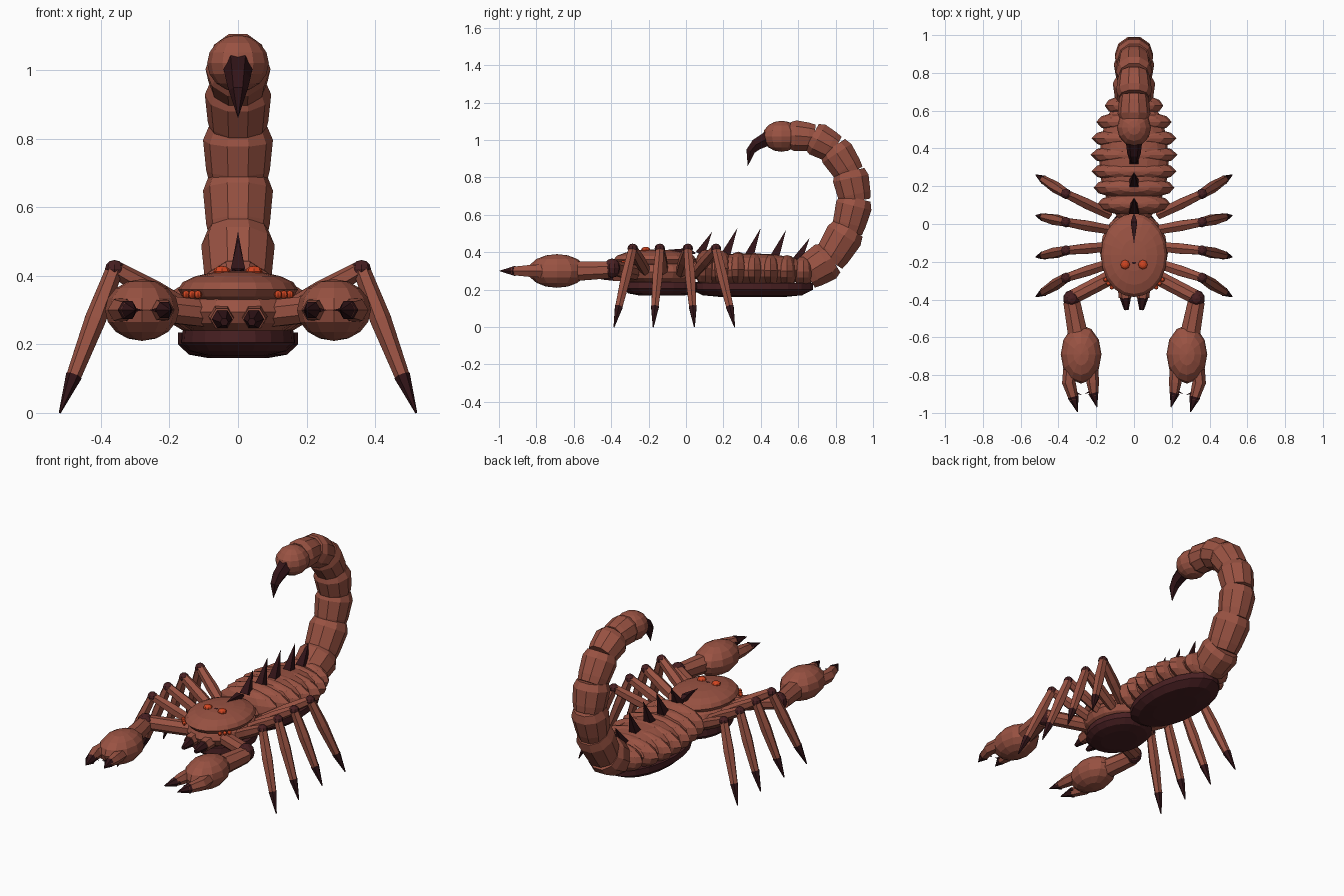
import bpy, bmesh, math
from mathutils import Vector, Matrix

if "Cube" in bpy.data.objects:
    bpy.data.objects.remove(bpy.data.objects["Cube"])


def material(name, rgb):
    m = bpy.data.materials.new(name)
    m.diffuse_color = (*rgb, 1)
    m.use_nodes = True
    m.node_tree.nodes["Principled BSDF"].inputs["Base Color"].default_value = m.diffuse_color
    return m


SHELL = material("reddish_brown_shell", (0.32, 0.085, 0.055))
BELLY = material("dark_maroon", (0.065, 0.014, 0.016))
CLAW = material("blackish_claw", (0.032, 0.007, 0.009))
EYE = material("orange_eye", (0.65, 0.06, 0.015))


def finish(name, bm, mat):
    bmesh.ops.recalc_face_normals(bm, faces=bm.faces)
    me = bpy.data.meshes.new(name)
    bm.to_mesh(me)
    bm.free()
    me.materials.append(mat)
    ob = bpy.data.objects.new(name, me)
    bpy.context.collection.objects.link(ob)
    return ob


def ball(name, c, r, mat, seg=12, rings=8):
    bm = bmesh.new()
    bmesh.ops.create_uvsphere(bm, u_segments=seg, v_segments=rings, radius=1)
    bmesh.ops.transform(bm, matrix=Matrix.Translation(c) @ Matrix.Diagonal((*r, 1)), verts=bm.verts)
    return finish(name, bm, mat)


def rod(name, points, radii, mat, sides=6):
    """Sweep a polygon along points; radius 0 makes a point. Rings turn with the path."""
    bm = bmesh.new()
    pts = [Vector(p) for p in points]
    rings = []
    for i, p in enumerate(pts):
        t = (pts[min(i + 1, len(pts) - 1)] - pts[max(i - 1, 0)]).normalized()
        side = t.cross(Vector((1, 0, 0)) if abs(t.x) < 0.8 else Vector((0, 0, 1))).normalized()
        up = t.cross(side)
        ring = []
        n = 1 if radii[i] == 0 else sides
        for k in range(n):
            a = 2 * math.pi * (k + 0.5) / sides
            ring.append(bm.verts.new(p + radii[i] * (math.cos(a) * side + math.sin(a) * up)))
        rings.append(ring)
    for a, b in zip(rings, rings[1:]):
        for k in range(sides):
            j = (k + 1) % sides
            if len(b) == 1:
                bm.faces.new((a[k], a[j], b[0]))
            else:
                bm.faces.new((a[k], a[j], b[j], b[k]))
    for ring in (rings[0], rings[-1]):
        if len(ring) > 2:
            bm.faces.new(ring)
    return finish(name, bm, mat)


def oval_disc(name, cy, rx, ry, profile, mat, sides=20):
    """Stack of oval outlines, profile = (scale, z)."""
    bm = bmesh.new()
    rings = []
    for s, z in profile:
        rings.append([bm.verts.new((rx * s * math.cos(2 * math.pi * k / sides),
                                    cy + ry * s * math.sin(2 * math.pi * k / sides), z))
                      for k in range(sides)])
    for a, b in zip(rings, rings[1:]):
        for k in range(sides):
            j = (k + 1) % sides
            bm.faces.new((a[k], a[j], b[j], b[k]))
    bm.faces.new(rings[0])
    bm.faces.new(rings[-1])
    return finish(name, bm, mat)


# Head and carapace
ball("head_body", (0, -0.15, 0.295), (0.18, 0.22, 0.085), SHELL, 16, 8)
ball("carapace", (0, -0.165, 0.36), (0.175, 0.222, 0.055), SHELL, 20, 8)
oval_disc("head_belly", -0.13, 0.165, 0.21,
          [(0.55, 0.168), (0.85, 0.18), (1, 0.205), (0.98, 0.24)], BELLY)
rod("carapace_ridge", [(0, 0.05, 0.395), (0, 0.01, 0.405), (0, -0.11, 0.412)],
    [0.005, 0.024, 0], CLAW, 4)
rod("brow_ridge", [(0, -0.20, 0.405), (0, -0.30, 0.395)], [0.014, 0], CLAW, 4)

# Abdomen rings over a core
ball("abdomen_core", (0, 0.34, 0.305), (0.185, 0.35, 0.09), SHELL, 16, 8)
half_widths = [0.195, 0.215, 0.225, 0.23, 0.225, 0.20, 0.155]
for i, w in enumerate(half_widths):
    y = 0.105 + i * 0.087
    ball(f"abdomen_ring_{i}", (0, y, 0.315 - i * 0.003), (w, 0.06, 0.10 - i * 0.003), SHELL, 12, 8)
oval_disc("abdomen_belly", 0.355, 0.175, 0.325,
          [(0.5, 0.16), (0.82, 0.17), (1, 0.2), (1, 0.235)], BELLY)

# Back spines, leaning backward
for i, (y, z) in enumerate([(0.14, 0.51), (0.275, 0.53), (0.40, 0.53), (0.535, 0.52), (0.66, 0.475)]):
    rod(f"back_spine_{i}", [(0, y - 0.065, 0.39 - 0.008 * i), (0, y, z)], [0.036, 0], CLAW, 4)

# Curled tail
joints = [(0.65, 0.29), (0.77, 0.365), (0.865, 0.52), (0.905, 0.68), (0.875, 0.825),
          (0.79, 0.955), (0.68, 1.015), (0.56, 1.025)]
sizes = [0.11, 0.105, 0.10, 0.10, 0.095, 0.093, 0.085]
for i, r in enumerate(sizes):
    a, b = (Vector((0, *joints[k])) for k in (i, i + 1))
    d = b - a
    rod(f"tail_segment_{i}", [a - d * 0.06, a + d * 0.2, a + d * 0.8, b + d * 0.06],
        [r * 0.84, r * 0.93, r * 1.02, r * 0.86], SHELL, 10)
ball("tail_bulb", (0, 0.51, 1.02), (0.09, 0.10, 0.083), SHELL, 12, 8)
rod("stinger", [(0, 0.45, 1.015), (0, 0.375, 0.975), (0, 0.345, 0.94), (0, 0.33, 0.86)],
    [0.045, 0.036, 0.027, 0], CLAW, 6)

# Paired parts
for s, side in ((-1, "left"), (1, "right")):
    # Walking legs
    for i, (hip, knee, foot) in enumerate([(-0.21, -0.285, -0.385), (-0.12, -0.14, -0.175),
                                           (-0.03, 0.01, 0.045), (0.05, 0.16, 0.26)]):
        h = Vector((s * 0.13, hip, 0.29))
        k = Vector((s * 0.36, knee, 0.42))
        f = Vector((s * 0.52, foot, 0))
        ankle = k.lerp(f, 0.74)
        n = f"{side}_leg_{i}"
        rod(n + "_thigh", [h, h.lerp(k, 0.5), k], [0.028, 0.032, 0.025], SHELL)
        ball(n + "_knee", k, (0.028, 0.028, 0.026), BELLY, 8, 6)
        rod(n + "_shin", [k, k.lerp(f, 0.35), ankle], [0.025, 0.031, 0.022], SHELL)
        rod(n + "_tip", [ankle, f], [0.024, 0.003], CLAW)

    # Pincer arms
    rod(side + "_upper_arm", [(s * 0.10, -0.27, 0.29), (s * 0.32, -0.385, 0.315)],
        [0.042, 0.042], SHELL, 8)
    ball(side + "_elbow", (s * 0.33, -0.395, 0.315), (0.046, 0.046, 0.052), BELLY, 10, 6)
    rod(side + "_forearm", [(s * 0.33, -0.41, 0.305), (s * 0.30, -0.57, 0.30)],
        [0.048, 0.056], SHELL, 8)
    ball(side + "_hand", (s * 0.28, -0.69, 0.30), (0.108, 0.155, 0.09), SHELL, 12, 8)
    rod(side + "_outer_finger", [(s * 0.335, -0.77, 0.30), (s * 0.345, -0.84, 0.30), (s * 0.318, -0.93, 0.30)],
        [0.04, 0.036, 0.025], SHELL)
    rod(side + "_outer_finger_tip", [(s * 0.322, -0.915, 0.30), (s * 0.298, -1.0, 0.30)],
        [0.03, 0], CLAW)
    rod(side + "_inner_finger", [(s * 0.225, -0.77, 0.30), (s * 0.218, -0.84, 0.30), (s * 0.212, -0.91, 0.30)],
        [0.036, 0.033, 0.022], SHELL)
    rod(side + "_inner_finger_tip", [(s * 0.215, -0.895, 0.30), (s * 0.195, -0.975, 0.30)],
        [0.027, 0], CLAW)
    rod(side + "_outer_tooth", [(s * 0.32, -0.89, 0.30), (s * 0.275, -0.905, 0.30)], [0.013, 0], CLAW, 4)
    rod(side + "_inner_tooth", [(s * 0.22, -0.88, 0.30), (s * 0.26, -0.90, 0.30)], [0.013, 0], CLAW, 4)

    # Jaws
    rod(side + "_jaw", [(s * 0.05, -0.29, 0.285), (s * 0.047, -0.39, 0.275)], [0.04, 0.034], SHELL)
    rod(side + "_fang", [(s * 0.047, -0.375, 0.275), (s * 0.04, -0.455, 0.265)], [0.034, 0.012], CLAW)

    # Eyes
    ball(side + "_main_eye", (s * 0.047, -0.215, 0.412), (0.025, 0.025, 0.017), EYE, 8, 6)
    for j in range(3):
        ball(f"{side}_small_eye_{j}", (s * (0.117 + 0.017 * j), -0.335 + 0.02 * j, 0.345),
             (0.012, 0.012, 0.012), EYE, 8, 6)
